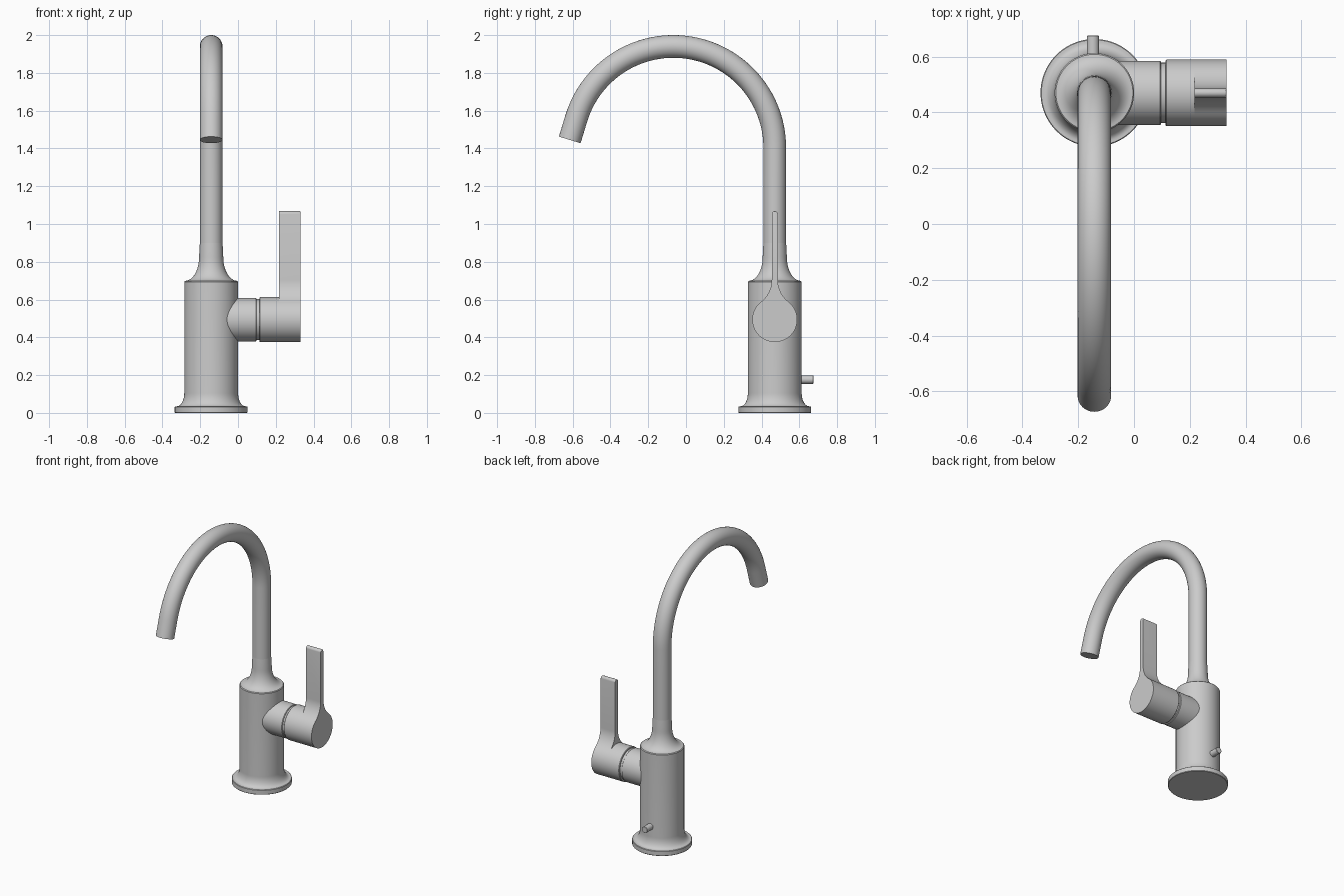
import bpy, bmesh
from math import sin, cos, pi, radians, atan2, hypot, sqrt
from mathutils import Matrix, Vector

if "Cube" in bpy.data.objects:
    bpy.data.objects.remove(bpy.data.objects["Cube"])

CX, CY, HZ = -0.142, 0.47, 0.494      # body axis and handle height
SEG = 80


def finish(name, bm):
    bmesh.ops.recalc_face_normals(bm, faces=bm.faces[:])
    me = bpy.data.meshes.new(name)
    bm.to_mesh(me)
    bm.free()
    ob = bpy.data.objects.new(name, me)
    bpy.context.collection.objects.link(ob)
    bpy.ops.object.select_all(action='DESELECT')
    ob.select_set(True)
    bpy.context.view_layer.objects.active = ob
    bpy.ops.object.shade_smooth_by_angle(angle=radians(35))
    return ob


def skin(bm, rings):
    """Bridge successive closed rings of points and cap both ends."""
    vs = [[bm.verts.new(p) for p in r] for r in rings]
    n = len(vs[0])
    for a, b in zip(vs, vs[1:]):
        for i in range(n):
            j = (i + 1) % n
            bm.faces.new((a[i], a[j], b[j], b[i]))
    bm.faces.new(vs[0][::-1])
    return bm.faces.new(vs[-1])


def lathe(name, profile, origin, rot=Matrix()):
    """Revolve (radius, height) pairs about the local z axis."""
    m = Matrix.Translation(origin) @ rot
    bm = bmesh.new()
    skin(bm, [[m @ Vector((r * cos(2 * pi * i / SEG), r * sin(2 * pi * i / SEG), h))
               for i in range(SEG)] for r, h in profile])
    return finish(name, bm)


to_x = Matrix.Rotation(pi / 2, 4, 'Y')
to_y = Matrix.Rotation(-pi / 2, 4, 'X')
N = 12
quarter = [pi / 2 * i / N for i in range(N + 1)]

# Body: flange, concave foot, cylinder, concave shoulder and neck
profile = [(0.190, 0), (0.193, 0.003), (0.193, 0.032), (0.190, 0.035)]
profile += [(0.182 - 0.0395 * sin(t), 0.105 - 0.07 * cos(t)) for t in quarter]
profile += [(0.1425, 0.694), (0.140, 0.697)]
profile += [(0.138 - 0.074 * sin(t), 0.825 - 0.126 * cos(t)) for t in quarter]
profile += [(0.0625, 0.86), (0.060, 0.90)]
lathe("body", profile, (CX, CY, 0))

# Spout: riser, arc, short straight outlet
R, AY, AZ, END, R_TUBE = 0.537, CY - 0.537, 1.403, radians(163), 0.060
path = [(CY, 0.83, 0), (CY, 1.2, 0)]
path += [(AY + R * cos(t), AZ + R * sin(t), t) for t in (END * i / 56 for i in range(57))]
y, z, t = path[-1]
path.append((y - 0.12 * sin(t), z + 0.12 * cos(t), t))
bm = bmesh.new()
skin(bm, [[(CX + R_TUBE * sin(a), y + R_TUBE * cos(a) * cos(t), z + R_TUBE * cos(a) * sin(t))
           for a in (2 * pi * i / 48 for i in range(48))] for y, z, t in path])
finish("spout", bm)

# Side sleeve, recessed joint and handle barrel
lathe("side_sleeve", [(0.115, CX), (0.115, 0.094), (0.112, 0.097)], (0, CY, HZ), to_x)
lathe("joint_ring", [(0.108, 0.08), (0.108, 0.13)], (0, CY, HZ), to_x)
lathe("handle_barrel", [(0.116, 0.113), (0.119, 0.116), (0.119, 0.217)], (0, CY, HZ), to_x)

# Lever: round end flaring into a thin upright blade
RC, HW, TOP, RF = 0.119, 0.016, 1.068 - HZ, 0.147
d = HW + RF
h = sqrt((RC + RF) ** 2 - d * d)
phi = atan2(h, d)
half = [(RC * cos(a), RC * sin(a))
        for a in (-pi / 2 + (phi + pi / 2) * i / 32 for i in range(33))]
half += [(d + RF * cos(a), h + RF * sin(a))
         for a in (pi + phi - phi * i / 14 for i in range(1, 15))]
half += [(HW * cos(a), TOP - HW + HW * sin(a)) for a in (pi / 2 * i / 6 for i in range(7))]
half[0], half[-1] = (0, -RC), (0, TOP)
outline = half + [(-u, v) for u, v in half[-2:0:-1]]
bm = bmesh.new()
front = skin(bm, [[(x, CY + u, HZ + v) for u, v in outline] for x in (0.216, 0.331)])
bmesh.ops.bevel(bm, geom=list(front.edges), offset=0.005, segments=3,
                profile=0.5, affect='EDGES')
finish("handle_lever", bm)

# Small pin at the back
lathe("rear_pin", [(0.022, 0.10), (0.022, 0.203), (0.020, 0.205)], (-0.147, CY, 0.176), to_y)
